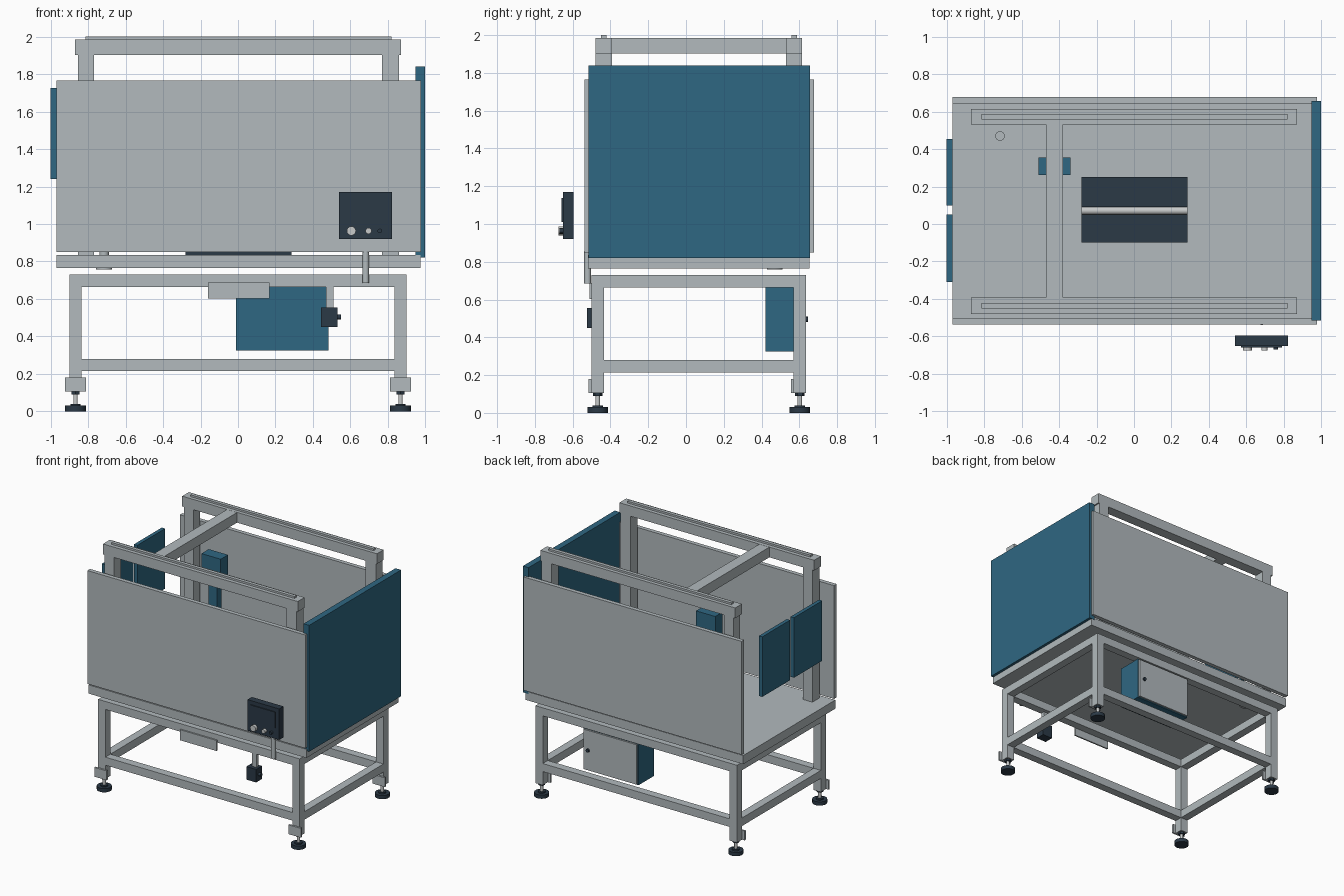
import bpy, math
from mathutils import Vector


def material(name, rgb):
    m = bpy.data.materials.new(name)
    m.diffuse_color = (*rgb, 1)
    return m


GREY = material("light grey paint", (0.445, 0.491, 0.509))
BLUE = material("steel blue paint", (0.028, 0.136, 0.223))
DARK = material("dark slate", (0.024, 0.041, 0.061))
SILVER = material("bright metal", (0.58, 0.60, 0.60))


def box(name, x, y, z, mat=GREY):
    """Box from its (min, max) extents on each axis."""
    bpy.ops.mesh.primitive_cube_add(size=1)
    o = bpy.context.object
    o.name = name
    ext = (x, y, z)
    for v in o.data.vertices:
        v.co = Vector([e[0] if c < 0 else e[1] for c, e in zip(v.co, ext)])
    o.data.materials.append(mat)
    return o


def rod(name, center, radius, length, axis="Z", mat=GREY, sides=32):
    rot = {"X": (0, math.pi / 2, 0), "Y": (math.pi / 2, 0, 0), "Z": (0, 0, 0)}[axis]
    bpy.ops.mesh.primitive_cylinder_add(vertices=sides, radius=radius, depth=length,
                                        location=center, rotation=rot)
    o = bpy.context.object
    o.name = name
    o.data.materials.append(mat)
    bpy.ops.object.shade_smooth_by_angle(angle=math.radians(40))
    return o


# Lower stand: legs, foot brackets and levelling feet
LEG_X = ((-0.90, -0.835), (0.835, 0.90))
LEG_Y = ((-0.50, -0.435), (0.57, 0.635))
for lx in LEG_X:
    for ly in LEG_Y:
        cx, cy = sum(lx) / 2, sum(ly) / 2
        box("leg", lx, ly, (0.105, 0.73))
        box("foot_bracket", (cx - 0.055, cx + 0.055), (ly[0] - 0.015, ly[0]), (0.105, 0.18))
        rod("foot_nut", (cx, cy, 0.098), 0.026, 0.016, mat=DARK, sides=6)
        rod("foot_stem", (cx, cy, 0.065), 0.012, 0.07, mat=SILVER, sides=20)
        rod("foot_pad", (cx, cy, 0.015), 0.055, 0.03, mat=DARK)
        rod("foot_pad_hub", (cx, cy, 0.034), 0.028, 0.012, mat=DARK)

# Stand rails at two heights
for z in ((0.215, 0.28), (0.665, 0.73)):
    for ly in LEG_Y:
        box("stand_long_rail", (-0.835, 0.835), ly, z)
    for lx in LEG_X:
        box("stand_side_rail", lx, (-0.435, 0.57), z)

# Deck and enclosure panels
box("deck", (-0.97, 0.975), (-0.52, 0.655), (0.765, 0.835))
box("front_panel", (-0.97, 0.977), (-0.537, -0.503), (0.85, 1.765))
box("back_panel", (-0.97, 0.977), (0.643, 0.677), (0.85, 1.765))
box("right_panel", (0.947, 0.997), (-0.515, 0.657), (0.82, 1.84), BLUE)
for y in ((-0.31, 0.05), (0.10, 0.455)):
    box("left_door", (-1.0, -0.97), y, (1.24, 1.725), BLUE)

# Upper gantry: posts, long beams, guide rails and cross beam
for y in ((-0.48, -0.392), (0.53, 0.615)):
    cy = sum(y) / 2
    for x in ((-0.855, -0.77), (0.77, 0.86)):
        box("gantry_post", x, y, (0.835, 1.905))
    box("gantry_beam", (-0.87, 0.87), y, (1.902, 1.985))
    box("guide_rail", (-0.815, 0.82), (cy - 0.014, cy + 0.014), (1.985, 2.0))
box("cross_beam", (-0.47, -0.38), (-0.392, 0.53), (1.902, 1.984))

# Hanging tool head
box("tool_body", (-0.51, -0.338), (0.262, 0.355), (1.48, 1.72), BLUE)
box("tool_arm", (-0.46, -0.385), (0.28, 0.34), (1.25, 1.48), BLUE)

# Work station on the deck with its roller, and the drain pipe
box("station_block_front", (-0.28, 0.285), (-0.10, 0.05), (0.835, 0.90), DARK)
box("station_block_back", (-0.28, 0.285), (0.092, 0.25), (0.835, 0.90), DARK)
rod("roller", (0.0025, 0.071, 0.875), 0.021, 0.565, "X", SILVER)
rod("drain_pipe", (-0.715, 0.47, 0.85), 0.025, 0.03)
rod("drain_flange", (-0.715, 0.47, 0.762), 0.042, 0.008)

# Control box with display and knobs
box("control_box", (0.54, 0.823), (-0.65, -0.595), (0.92, 1.17), DARK)
box("display", (0.57, 0.79), (-0.658, -0.65), (1.01, 1.138), DARK)
rod("large_knob", (0.605, -0.662, 0.963), 0.024, 0.026, "Y", SILVER)
rod("small_knob", (0.697, -0.662, 0.963), 0.016, 0.026, "Y", SILVER)
rod("push_button", (0.757, -0.66, 0.963), 0.012, 0.02, "Y", DARK)
rod("control_arm", (0.682, -0.521, 0.77), 0.018, 0.17)

# Main switch under the deck
box("switch_bracket", (0.47, 0.51), (-0.495, -0.465), (0.55, 0.67))
box("switch_box", (0.442, 0.53), (-0.525, -0.45), (0.45, 0.555), DARK)
rod("switch_knob", (0.54, -0.488, 0.503), 0.013, 0.022, "X", DARK, 20)

# Sign plate and electrical cabinet
box("front_plate", (-0.16, 0.167), (-0.512, -0.50), (0.602, 0.687))
box("cabinet", (-0.01, 0.482), (0.42, 0.62), (0.325, 0.663), BLUE)
box("cabinet_door", (-0.002, 0.474), (0.62, 0.634), (0.333, 0.655))
rod("cabinet_lock", (0.43, 0.64, 0.495), 0.014, 0.014, "Y", DARK, 20)
